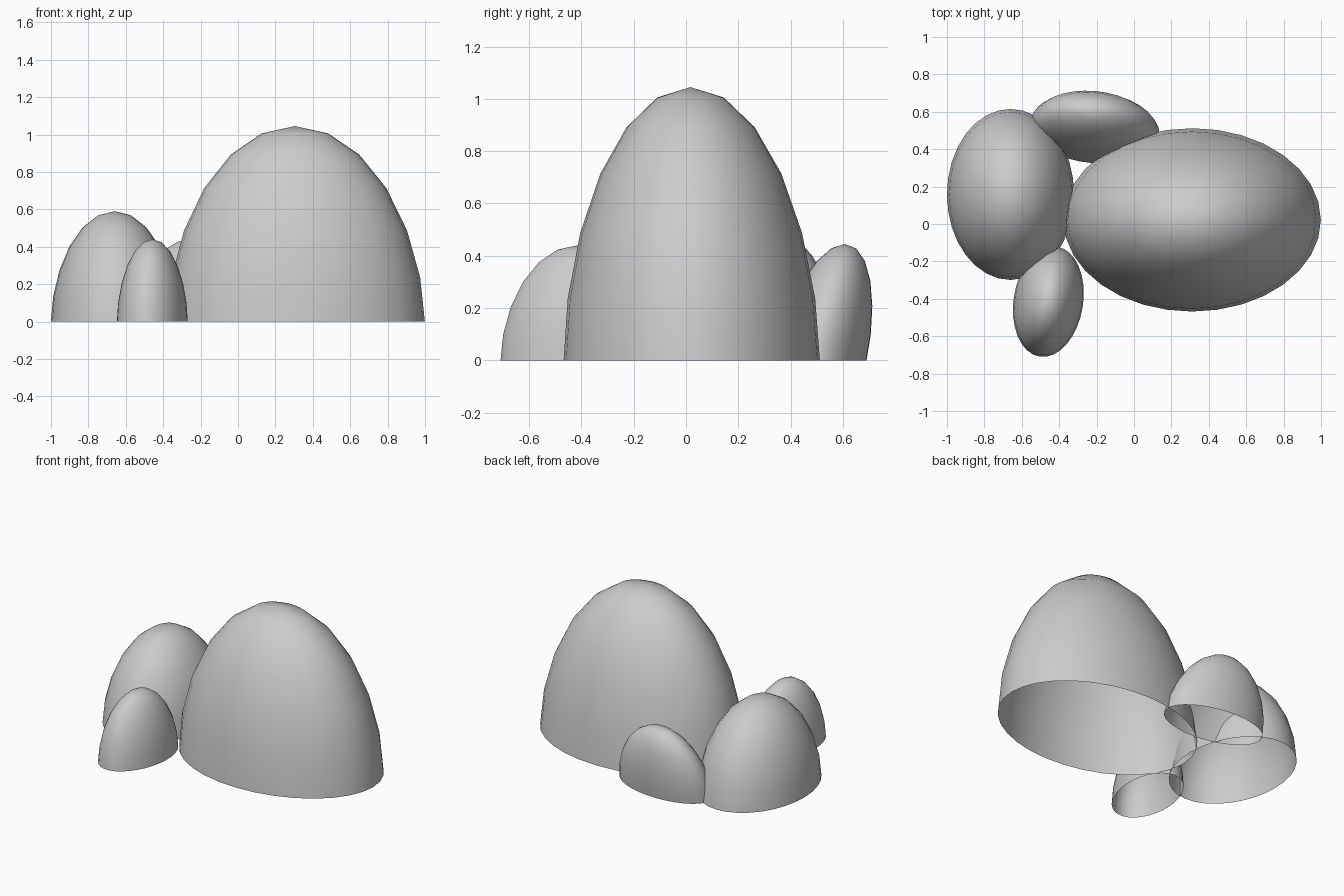
import bpy, bmesh
from math import sin, cos, pi, radians

if "Cube" in bpy.data.objects:
    bpy.data.objects.remove(bpy.data.objects["Cube"])

SEGMENTS, RINGS = 32, 6


def dome(name, centre, radii, height, turn=0, lean=(0, 0)):
    """Open-bottomed oval dome, turned about z and leaning at the top."""
    bm = bmesh.new()
    c, s = cos(radians(turn)), sin(radians(turn))

    def point(tilt, around):
        up = max(cos(tilt), 0) ** 1.1
        u = radii[0] * sin(tilt) * cos(around)
        v = radii[1] * sin(tilt) * sin(around)
        return bm.verts.new((centre[0] + u * c - v * s + lean[0] * up,
                             centre[1] + u * s + v * c + lean[1] * up,
                             height * up))

    top = point(0, 0)
    rings = [[point(pi / 2 * r / RINGS, 2 * pi * i / SEGMENTS) for i in range(SEGMENTS)]
             for r in range(1, RINGS + 1)]
    for i in range(SEGMENTS):
        j = (i + 1) % SEGMENTS
        bm.faces.new((top, rings[0][i], rings[0][j]))
        for upper, lower in zip(rings, rings[1:]):
            bm.faces.new((upper[i], lower[i], lower[j], upper[j]))
    for f in bm.faces:
        f.smooth = True
    mesh = bpy.data.meshes.new(name)
    bm.to_mesh(mesh)
    bm.free()
    obj = bpy.data.objects.new(name, mesh)
    bpy.context.collection.objects.link(obj)
    return obj


# Large boulder and its three smaller neighbours
dome("large_boulder", (0.311, 0.022), (0.688, 0.49), 1.045, lean=(-0.007, -0.005))
dome("medium_boulder", (-0.66, 0.158), (0.34, 0.457), 0.59)
dome("small_front_boulder", (-0.458, -0.415), (0.186, 0.298), 0.44, turn=-9)
dome("small_back_boulder", (-0.21, 0.507), (0.347, 0.182), 0.445, turn=-5, lean=(-0.02, 0.1))
